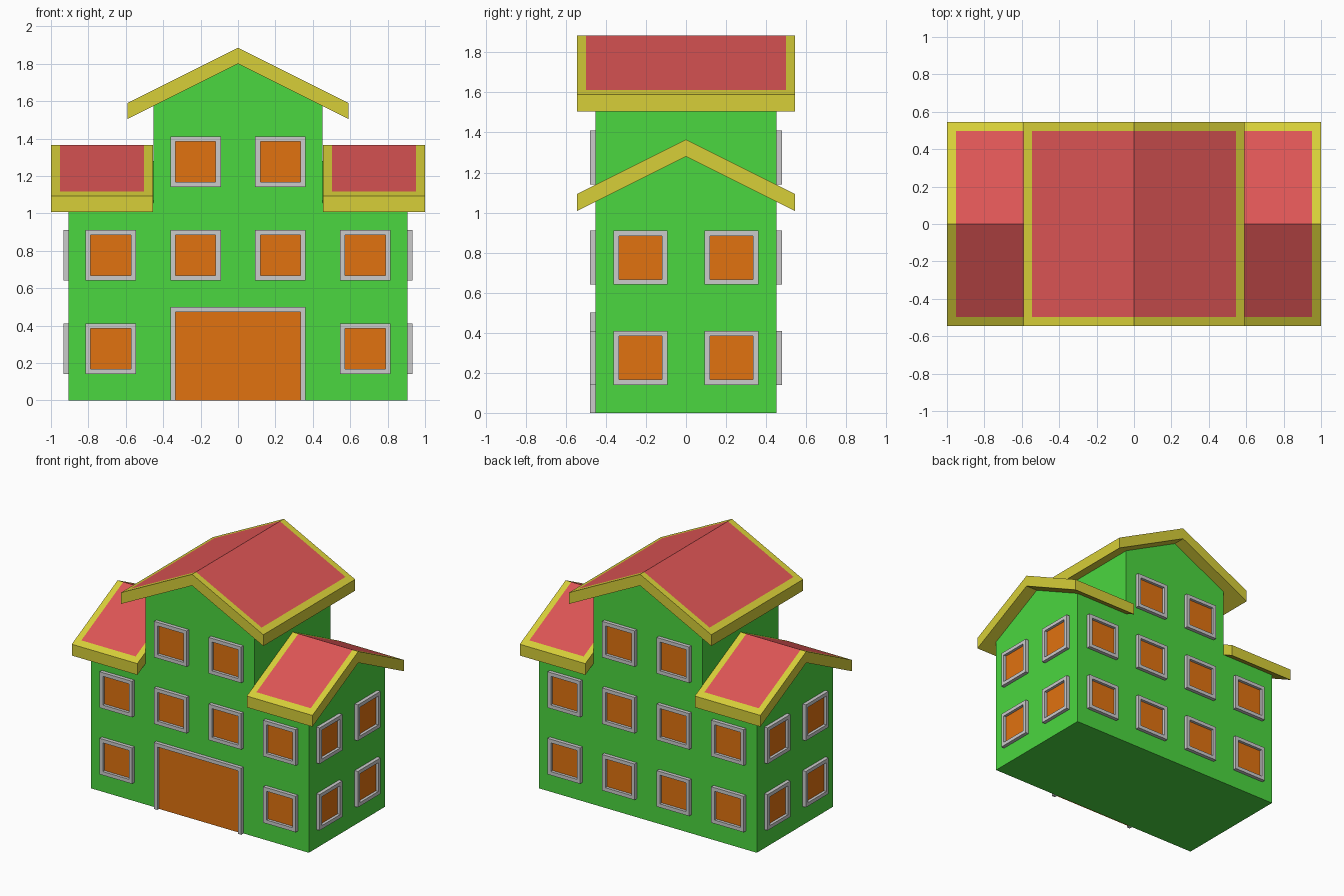
import bpy, bmesh
from math import radians
from mathutils import Matrix

if "Cube" in bpy.data.objects:
    bpy.data.objects.remove(bpy.data.objects["Cube"])


def material(name, r, g, b):
    m = bpy.data.materials.new(name)
    m.diffuse_color = (r, g, b, 1)
    m.use_nodes = True
    m.node_tree.nodes["Principled BSDF"].inputs["Base Color"].default_value = m.diffuse_color
    return m


GREEN = material("wall_green", 0.07, 0.68, 0.05)
YELLOW = material("trim_yellow", 0.68, 0.62, 0.04)
RED = material("tile_red", 0.72, 0.09, 0.09)
ORANGE = material("pane_orange", 0.75, 0.17, 0.005)

HX, HY, CX = 0.905, 0.452, 0.452      # half sizes: body, depth, centre block
SLOPE, THICK, BORDER = 0.5, 0.085, 0.047
WING_TOP, MAIN_TOP = 1.28, 1.8        # wall ridge heights


def finish(bm, name, mats, weld=True):
    if weld:
        bmesh.ops.remove_doubles(bm, verts=bm.verts, dist=1e-5)
    bmesh.ops.recalc_face_normals(bm, faces=bm.faces)
    mesh = bpy.data.meshes.new(name)
    bm.to_mesh(mesh)
    bm.free()
    for m in mats:
        mesh.materials.append(m)
    ob = bpy.data.objects.new(name, mesh)
    bpy.context.collection.objects.link(ob)
    return ob


def face(bm, pts, mat=0):
    f = bm.faces.new([bm.verts.new(p) for p in pts])
    f.material_index = mat


# Walls: one closed shell with a tall centre block and two gabled wings
def build_walls():
    bm = bmesh.new()
    we = WING_TOP - SLOPE * HY
    me = MAIN_TOP - SLOPE * CX
    half = [(HX, 0), (HX, we), (CX, we), (CX, me)]
    outline = half + [(0, MAIN_TOP)] + [(-x, z) for x, z in reversed(half)]
    face(bm, [(x, y, 0) for x, y in ((-HX, -HY), (HX, -HY), (HX, HY), (-HX, HY))])
    for s in (-1, 1):
        face(bm, [(x, s * HY, z) for x, z in outline])
        face(bm, [(s * HX, y, z) for y, z in
                  ((-HY, 0), (HY, 0), (HY, we), (0, WING_TOP), (-HY, we))])
        face(bm, [(s * CX, y, z) for y, z in
                  ((-HY, we), (0, WING_TOP), (HY, we), (HY, me), (-HY, me))])
        face(bm, [(0, -HY, MAIN_TOP), (0, HY, MAIN_TOP), (s * CX, HY, me), (s * CX, -HY, me)])
        for t in (-1, 1):
            face(bm, [(s * HX, 0, WING_TOP), (s * CX, 0, WING_TOP),
                      (s * CX, t * HY, we), (s * HX, t * HY, we)])
    finish(bm, "walls", [GREEN])


# Gabled roof slab; the top has a red field inside a yellow border
def roof(name, start, end, half, ridge, place):
    bm = bmesh.new()
    ss = [start, start + BORDER, end - BORDER, end]
    ts = [0, half - BORDER, half]

    def p(s, t, drop=0):
        return place(s, t, ridge + THICK - SLOPE * abs(t) - drop)

    for k in (-1, 1):
        for j in range(2):
            a, b = k * ts[j], k * ts[j + 1]
            for i in range(3):
                c, d = ss[i], ss[i + 1]
                face(bm, [p(c, a), p(d, a), p(d, b), p(c, b)], int(i == 1 and j == 0))
                face(bm, [p(c, a, THICK), p(d, a, THICK), p(d, b, THICK), p(c, b, THICK)])
            for s in (start, end):
                face(bm, [p(s, a), p(s, b), p(s, b, THICK), p(s, a, THICK)])
        for i in range(3):
            c, d, t = ss[i], ss[i + 1], k * half
            face(bm, [p(c, t), p(d, t), p(d, t, THICK), p(c, t, THICK)])
    finish(bm, name, [YELLOW, RED])


# Framed opening on a wall: angle turns it around z, dist is the wall distance
def opening(name, u, z0, z1, half, angle, dist, rim=0.027, sill=True, depth=0.027):
    turn = Matrix.Rotation(radians(angle), 4, 'Z')
    low = z0 + rim if sill else z0
    outer = [(u + half, z0), (u + half, z1), (u - half, z1), (u - half, z0)]
    h = half - rim
    inner = [(u + h, low), (u + h, z1 - rim), (u - h, z1 - rim), (u - h, low)]
    bm = bmesh.new()
    for i in range(4 if sill else 3):
        j = (i + 1) % 4
        face(bm, [(x, -dist, z) for x, z in (outer[i], outer[j], inner[j], inner[i])])
    bmesh.ops.remove_doubles(bm, verts=bm.verts, dist=1e-5)
    ext = bmesh.ops.extrude_face_region(bm, geom=bm.faces[:])
    moved = [g for g in ext["geom"] if isinstance(g, bmesh.types.BMVert)]
    bmesh.ops.translate(bm, verts=moved, vec=(0, -depth, 0))
    bm.transform(turn)
    finish(bm, name + "_frame", [])

    # Thin pane just proud of the wall
    bm = bmesh.new()
    face(bm, [(x, -dist - 0.006, z) for x, z in reversed(inner)])
    bm.transform(turn)
    mesh_ob_name = name + "_pane"
    mesh = bpy.data.meshes.new(mesh_ob_name)
    bm.normal_update()
    if (turn.inverted() @ bm.faces[:][0].normal).y > 0:
        bmesh.ops.reverse_faces(bm, faces=bm.faces[:])
    bm.to_mesh(mesh)
    bm.free()
    mesh.materials.append(ORANGE)
    bpy.context.collection.objects.link(bpy.data.objects.new(mesh_ob_name, mesh))


build_walls()
roof("main_roof", -0.545, 0.545, 0.592, MAIN_TOP, lambda s, t, z: (t, s, z))
roof("right_wing_roof", 0.455, 1.0, 0.545, WING_TOP, lambda s, t, z: (s, t, z))
roof("left_wing_roof", 0.455, 1.0, 0.545, WING_TOP, lambda s, t, z: (-s, t, z))

# Windows, floor by floor, on all four walls
INNER, ALL, OUTER = (-0.227, 0.227), (-0.68, -0.227, 0.227, 0.68), (-0.68, 0.68)
WALLS = {
    "front": (0, HY, (OUTER, ALL, INNER)),
    "back": (180, HY, (ALL, ALL, INNER)),
    "right": (90, HX, (INNER, INNER)),
    "left": (-90, HX, (INNER, INNER)),
}
for side, (angle, dist, floors) in WALLS.items():
    for level, columns in enumerate(floors):
        for n, u in enumerate(columns):
            z = 0.14 + 0.5 * level
            opening(f"{side}_window_{level}_{n}", u, z, z + 0.27, 0.135, angle, dist)

# Wide front door, open frame at the bottom
opening("front_door", 0, 0, 0.5, 0.362, 0, HY, sill=False)
